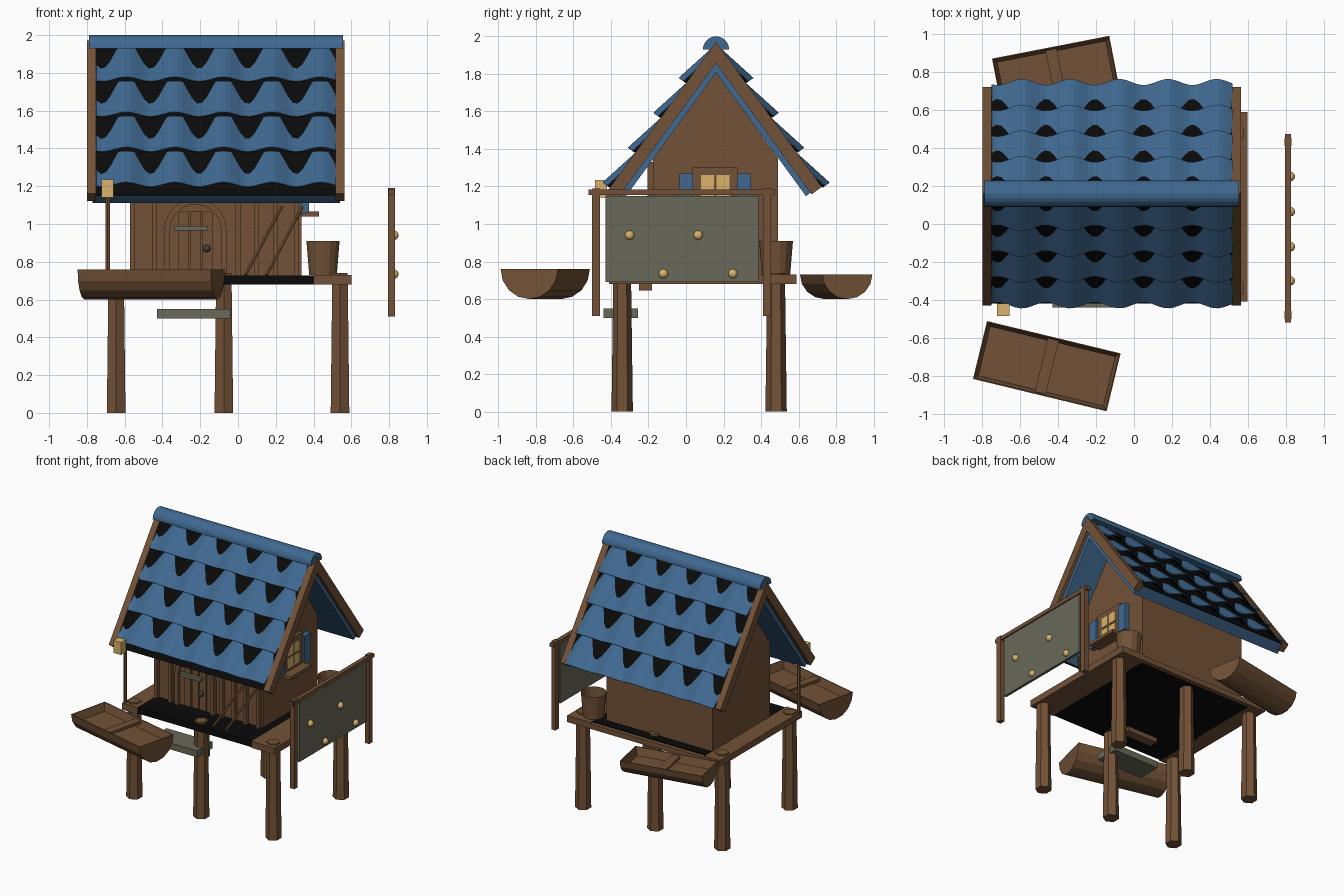
import bpy, bmesh, math
from mathutils import Vector, Matrix

cube = bpy.data.objects.get("Cube")
if cube:
    bpy.data.objects.remove(cube)


def material(name, rgb):
    m = bpy.data.materials.new(name)
    m.use_nodes = True
    m.diffuse_color = (*rgb, 1)
    m.node_tree.nodes["Principled BSDF"].inputs["Base Color"].default_value = (*rgb, 1)
    return m


BROWN = material("brown wood", (0.17, 0.085, 0.038))
BLUE = material("blue tile", (0.05, 0.14, 0.28))
BLACK = material("black underlay", (0.003, 0.003, 0.003))
GREY = material("grey green board", (0.14, 0.14, 0.10))
GOLD = material("warm yellow", (0.70, 0.45, 0.15))
IRON = material("dark iron", (0.05, 0.05, 0.045))


def finish(name, bm, *mats):
    me = bpy.data.meshes.new(name)
    bm.normal_update()
    bm.to_mesh(me)
    bm.free()
    for m in mats:
        me.materials.append(m)
    ob = bpy.data.objects.new(name, me)
    bpy.context.collection.objects.link(ob)
    return ob


def box(name, x, y, z, mat):
    """Box from (low, high) ranges on each axis."""
    bm = bmesh.new()
    bmesh.ops.create_cube(bm, size=1)
    for v in bm.verts:
        v.co = [r[0] + (c + 0.5) * (r[1] - r[0]) for c, r in zip(v.co, (x, y, z))]
    return finish(name, bm, mat)


def prism(name, pts, axis, lo, hi, mat):
    """Extrude a 2D outline along x (points are y, z) or y (points are x, z)."""
    bm = bmesh.new()
    put = (lambda p: (lo, *p)) if axis == "x" else (lambda p: (p[0], lo, p[1]))
    face = bm.faces.new([bm.verts.new(put(p)) for p in pts])
    new = bmesh.ops.extrude_face_region(bm, geom=[face])["geom"]
    step = Vector((hi - lo, 0, 0)) if axis == "x" else Vector((0, hi - lo, 0))
    bmesh.ops.translate(bm, vec=step, verts=[g for g in new if isinstance(g, bmesh.types.BMVert)])
    bmesh.ops.recalc_face_normals(bm, faces=bm.faces)
    return finish(name, bm, mat)


def rod(name, a, b, r1, r2, mat, sides=6):
    a, b = Vector(a), Vector(b)
    bm = bmesh.new()
    turn = (b - a).to_track_quat("Z", "Y").to_matrix().to_4x4()
    bmesh.ops.create_cone(bm, cap_ends=True, segments=sides, radius1=r1, radius2=r2,
                          depth=(b - a).length, matrix=Matrix.Translation((a + b) / 2) @ turn)
    return finish(name, bm, mat)


def ball(name, at, r, mat):
    bm = bmesh.new()
    bmesh.ops.create_uvsphere(bm, u_segments=12, v_segments=8, radius=r, matrix=Matrix.Translation(at))
    for f in bm.faces:
        f.smooth = True
    return finish(name, bm, mat)


# Roof frame: s runs down the slope, n stands off it
RIDGE_Y, RIDGE_Z, DS, DN = 0.16, 1.95, 0.589, 0.808


def slope(side, s, n):
    return (RIDGE_Y + side * (s * DS + n * DN), RIDGE_Z - s * DN + n * DS)


def slope_slab(name, side, n0, n1, length, x0, x1, mat):
    # Upper end is cut plumb at the ridge
    pts = [slope(side, -n0 * DN / DS, n0), slope(side, length, n0),
           slope(side, length, n1), slope(side, -n1 * DN / DS, n1)]
    return prism(name, pts, "x", x0, x1, mat)


def tile_row(name, side, end):
    bm = bmesh.new()
    x0, x1, count, wave = -0.75, 0.52, 50, 0.257
    rows = []
    for t in (0, 0.5, 1):
        row = []
        for i in range(count + 1):
            x = x0 + (x1 - x0) * i / count
            n = -0.01 + 0.05 * t - 0.02 * math.cos((x + 0.72) / wave * math.tau)
            row.append(bm.verts.new((x, *slope(side, end - 0.24 * (1 - t), n))))
        rows.append(row)
    for a, b in zip(rows, rows[1:]):
        for i in range(count):
            f = bm.faces.new((a[i], a[i + 1], b[i + 1], b[i]))
            f.normal_update()
            if f.normal.z < 0:
                f.normal_flip()
    ob = finish(name, bm, BLUE, BLACK)
    mod = ob.modifiers.new("thickness", "SOLIDIFY")
    mod.thickness, mod.offset, mod.material_offset = 0.006, -1, 1


for side, label, length in ((-1, "front", 0.985), (1, "back", 0.94)):
    slope_slab(f"{label}_roof_lining", side, -0.085, -0.005, length - 0.01, -0.77, 0.54, BLUE)
    slope_slab(f"{label}_roof_underlay", side, -0.005, 0, length, -0.755, 0.525, BLACK)
    for x0, x1, end in ((-0.80, -0.752, "right"), (0.515, 0.565, "left")):
        slope_slab(f"{label}_{end}_barge_board", side, -0.055, 0.012, length, x0, x1, BROWN)
    for k in range(4):
        tile_row(f"{label}_tile_row_{k + 1}", side, 0.255 + 0.23 * k)
cap = [(RIDGE_Y + 0.07 * math.cos(a), 1.93 + 0.07 * math.sin(a))
       for a in (math.pi * i / 10 for i in range(11))]
prism("ridge_cap", cap, "x", -0.79, 0.555, BLUE)

# House body
prism("house_walls", [(-0.175, 0.72), (0.49, 0.72), (0.49, 1.35), (0.16, 1.81), (-0.175, 1.35)],
      "x", -0.57, 0.335, BROWN)
for i, x in enumerate((-0.56, -0.44, 0.0, 0.1, 0.2, 0.31)):
    box(f"front_batten_{i + 1}", (x - 0.012, x + 0.012), (-0.205, -0.175), (0.72, 1.33), BROWN)

# Arched door with frame, strap and knob
CX = -0.225


def arch(half, top, n=10):
    ring = [(CX + half * math.cos(a), top + half * math.sin(a))
            for a in (math.pi * i / n for i in range(n + 1))]
    return [(CX + half, 0.73)] + ring + [(CX - half, 0.73)]


prism("door_frame", arch(0.165, 0.97) + arch(0.135, 0.97)[::-1], "y", -0.215, -0.175, BROWN)
prism("door", arch(0.135, 0.97), "y", -0.19, -0.175, BROWN)
for x in (-0.29, -0.225, -0.16):
    box("door_plank", (x - 0.027, x + 0.027), (-0.2, -0.19), (0.735, 1.07), BROWN)
box("door_strap", (-0.34, -0.16), (-0.225, -0.198), (0.965, 0.99), GREY)
ball("door_knob", (-0.165, -0.215, 0.87), 0.02, IRON)

# Gable window with panes, sill and shutters
box("window_frame", (0.33, 0.36), (0.035, 0.275), (1.05, 1.30), BROWN)
for y in (0.08, 0.162):
    for z in (1.085, 1.18):
        box("window_pane", (0.36, 0.366), (y, y + 0.07), (z, z + 0.08), GOLD)
box("window_sill", (0.33, 0.43), (0.03, 0.28), (1.04, 1.065), BROWN)
for y in (-0.035, 0.275):
    box("window_shutter", (0.335, 0.375), (y, y + 0.072), (1.06, 1.27), BLUE)

# Deck on six legs
box("deck_core", (-0.58, 0.40), (-0.40, 0.56), (0.68, 0.727), BLACK)
box("left_deck_side", (0.40, 0.60), (-0.41, 0.59), (0.68, 0.73), BROWN)
box("right_deck_side", (-0.70, -0.57), (-0.41, 0.59), (0.68, 0.73), BROWN)
box("back_deck_beam", (-0.57, 0.40), (0.56, 0.59), (0.68, 0.72), BROWN)
for x in (-0.645, -0.075, 0.54):
    for y in (-0.34, 0.48):
        rod("leg", (x, y, 0), (x, y, 0.74), 0.057, 0.047, BROWN)

# Step below the door and its support
box("hanging_step", (-0.43, -0.04), (-0.44, -0.255), (0.50, 0.55), GREY)
box("step_beam", (-0.36, -0.10), (-0.25, -0.18), (0.645, 0.68), BROWN)

# Bucket
bucket = rod("bucket", (0.45, 0.48, 0.73), (0.45, 0.48, 0.91), 0.075, 0.09, BROWN, 14)
bm = bmesh.new()
bm.from_mesh(bucket.data)
top = max(bm.faces, key=lambda f: f.calc_center_median().z)
bmesh.ops.inset_region(bm, faces=[top], thickness=0.012)
bmesh.ops.translate(bm, vec=(0, 0, -0.14), verts=top.verts)
bm.to_mesh(bucket.data)
bm.free()

# Lantern post, arm and lamp
rod("lantern_post", (-0.69, -0.385, 0.72), (-0.69, -0.385, 1.17), 0.013, 0.013, BROWN)
box("lantern_arm", (-0.70, -0.68), (-0.45, -0.38), (1.15, 1.17), BROWN)
box("lantern", (-0.722, -0.658), (-0.485, -0.42), (1.14, 1.235), GOLD)

# Leaning poles
for x in (0.04, 0.15):
    rod("leaning_pole", (x, -0.36, 0.73), (x + 0.19, -0.2, 1.09), 0.009, 0.009, BROWN)

# Notice board
box("notice_panel", (0.802, 0.823), (-0.43, 0.385), (0.69, 1.15), GREY)
box("notice_rail", (0.797, 0.828), (-0.52, 0.475), (1.155, 1.183), BROWN)
for y in (-0.48, 0.432):
    box("notice_post", (0.795, 0.83), (y - 0.021, y + 0.021), (0.51, 1.19), BROWN)
for y, z in ((-0.30, 0.94), (0.065, 0.94), (-0.12, 0.735), (0.25, 0.735)):
    ball("notice_knob", (0.825, y, z), 0.025, GOLD)


# Half-round boats with a sunken inside and one thwart
def boat(name, at, angle, length, half, depth, top):
    pts = [(-half * math.cos(a), -depth * math.sin(a))
           for a in (math.pi * i / 8 for i in range(9))]
    hull = prism(name, pts, "x", -length / 2, length / 2, BROWN)
    bm = bmesh.new()
    bm.from_mesh(hull.data)
    lid = max(bm.faces, key=lambda f: f.normal.z)
    bmesh.ops.inset_region(bm, faces=[lid], thickness=0.008)
    bmesh.ops.inset_region(bm, faces=[lid], thickness=0.025)
    bmesh.ops.translate(bm, vec=(0, 0, -0.06), verts=lid.verts)
    bm.to_mesh(hull.data)
    bm.free()
    thwart = box(name + "_thwart", (-0.03, 0.03), (0.012 - half, half - 0.012), (-0.03, -0.008), BROWN)
    for ob in (hull, thwart):
        ob.location = (*at, top)
        ob.rotation_euler.z = math.radians(angle)


boat("front_boat", (-0.46, -0.75), -13.6, 0.725, 0.157, 0.16, 0.76)
boat("back_boat", (-0.414, 0.80), 11, 0.63, 0.135, 0.13, 0.73)
